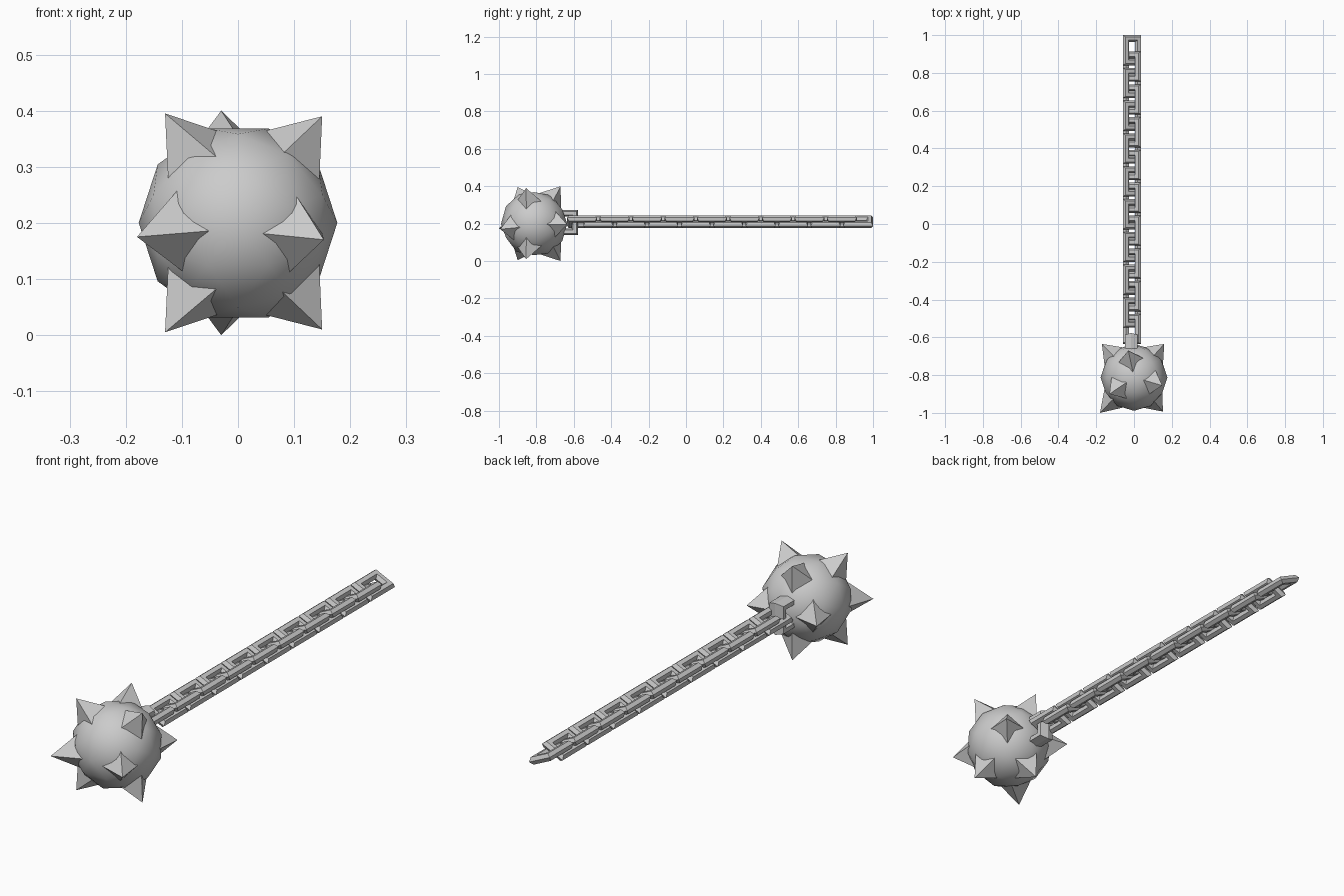
import bpy, bmesh
from math import sin, cos, pi, radians
from mathutils import Vector, Matrix

if "Cube" in bpy.data.objects:
    bpy.data.objects.remove(bpy.data.objects["Cube"])

BALL = Vector((0, -0.812, 0.2))


def finish(bm, name):
    bmesh.ops.recalc_face_normals(bm, faces=bm.faces)
    mesh = bpy.data.meshes.new(name)
    bm.to_mesh(mesh)
    bm.free()
    ob = bpy.data.objects.new(name, mesh)
    bpy.context.collection.objects.link(ob)
    return ob


def link(name, loc, tilt, width, length, rad, half_h):
    """Rectangular ring lying along y, six-sided section with its edge outward."""
    bm = bmesh.new()
    rings = []
    for sx, sy in ((1, 1), (-1, 1), (-1, -1), (1, -1)):
        ring = []
        for i in range(6):
            a = i * pi / 3
            o = rad * cos(a) - rad
            ring.append(bm.verts.new((sx * (width / 2 + o), sy * (length / 2 + o),
                                      half_h * sin(a) / sin(pi / 3))))
        rings.append(ring)
    for k in range(4):
        p, q = rings[k], rings[(k + 1) % 4]
        for i in range(6):
            j = (i + 1) % 6
            bm.faces.new((p[i], p[j], q[j], q[i]))
    bm.transform(Matrix.Translation(loc) @ Matrix.Rotation(radians(tilt), 4, 'Y'))
    return finish(bm, name)


# Smooth low-poly ball, five-fold axis facing forward
bm = bmesh.new()
bmesh.ops.create_icosphere(bm, subdivisions=2, radius=0.177)
bm.transform(Matrix.Translation(BALL) @ Matrix.Rotation(pi / 2, 4, 'X')
             @ Matrix.Rotation(radians(18), 4, 'Z'))
for f in bm.faces:
    f.smooth = True
finish(bm, "ball")

# Four-sided spikes: three above, three mirrored below, four around the middle
upper = [(-0.03, -0.67, 0.4), (-0.13, -0.9, 0.395), (0.15, -0.855, 0.39)]
lower = [(x, y, 0.4 - z) for x, y, z in upper]
middle = [(-0.18, -1.0, 0.175), (0.153, -0.993, 0.17), (-0.17, -0.635, 0.195), (0.16, -0.635, 0.195)]
for n, tip in enumerate(upper + lower + middle):
    d = Vector(tip) - BALL
    base = 0.14
    height = d.length - base
    bm = bmesh.new()
    bmesh.ops.create_cone(bm, cap_ends=True, segments=4, radius1=0.079, radius2=0,
                          depth=height)
    bmesh.ops.remove_doubles(bm, verts=bm.verts, dist=1e-5)
    mid = BALL + d.normalized() * (base + height / 2)
    bm.transform(Matrix.Translation(mid) @ d.to_track_quat('Z', 'Y').to_matrix().to_4x4())
    finish(bm, f"spike_{n + 1}")

# Upright loop fixed to the ball
link("ball_loop", (-0.015, -0.652, 0.206), 90, 0.134, 0.15, 0.018, 0.033)

# Chain of overlapping links, tilted alternately
for k in range(18):
    link(f"chain_link_{k + 1}", (-0.011, 0.92 - 0.0868 * k, 0.21),
         25 if k % 2 == 0 else -25, 0.107, 0.16, 0.018, 0.0156)
